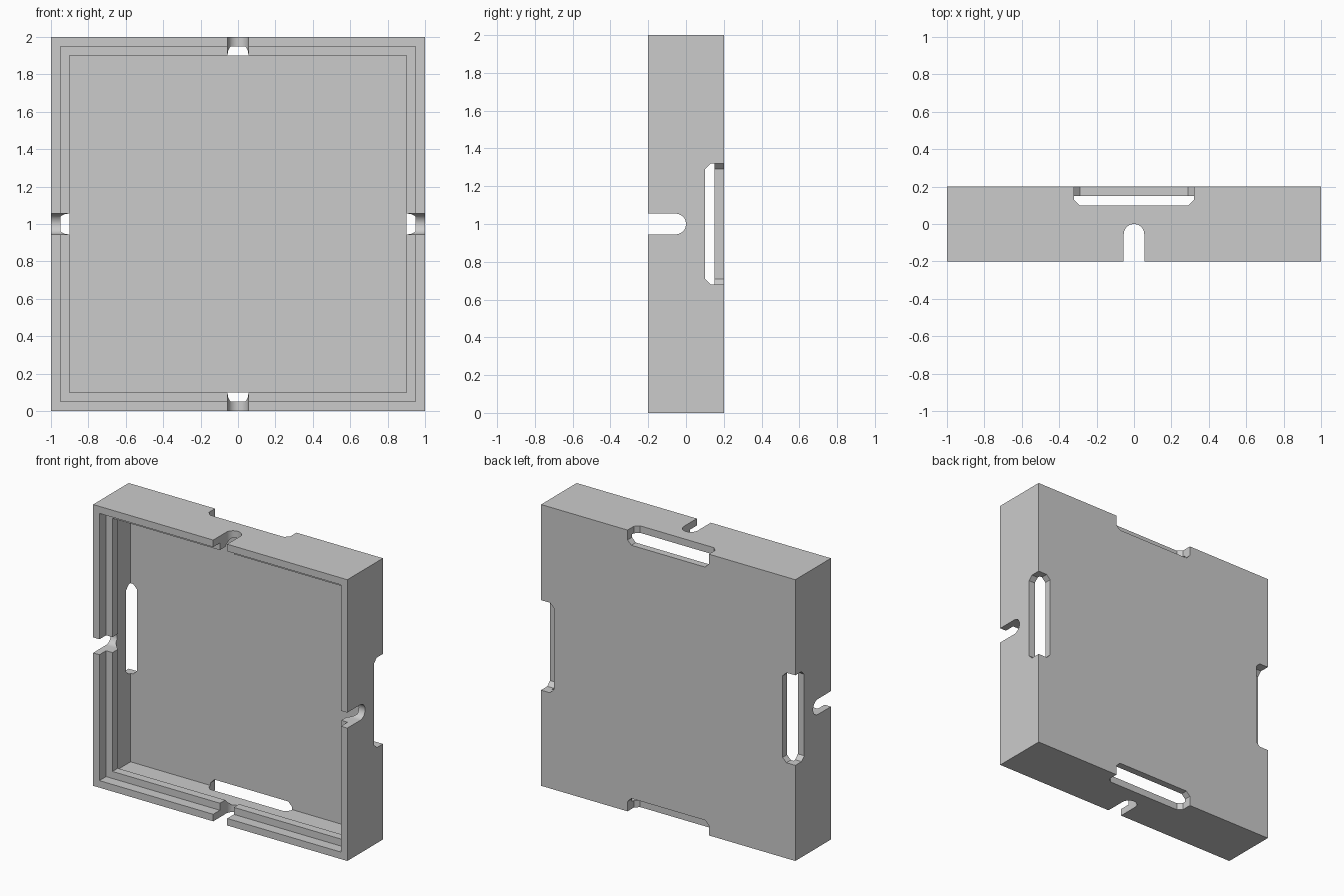
import bpy
import bmesh
from math import cos, sin, pi
from mathutils import Matrix, Vector

cube = bpy.data.objects.get("Cube")
if cube:
    bpy.data.objects.remove(cube, do_unlink=True)

grey = bpy.data.materials.new("plain grey")
grey.use_nodes = True
colour = (0.6, 0.6, 0.6, 1)
grey.diffuse_color = colour
grey.node_tree.nodes["Principled BSDF"].inputs["Base Color"].default_value = colour


def make_object(name, bm):
    bmesh.ops.recalc_face_normals(bm, faces=bm.faces)
    mesh = bpy.data.meshes.new(name)
    bm.to_mesh(mesh)
    bm.free()
    obj = bpy.data.objects.new(name, mesh)
    bpy.context.collection.objects.link(obj)
    mesh.materials.append(grey)
    return obj


def square_shell(name, rings):
    """Loft square rings given as (half size, y) and cap both ends."""
    bm = bmesh.new()
    corners = [(-1, -1), (1, -1), (1, 1), (-1, 1)]
    loops = [[bm.verts.new((h * x, y, 1 + h * z)) for x, z in corners]
             for h, y in rings]
    for a, b in zip(loops, loops[1:]):
        for i in range(4):
            j = (i + 1) % 4
            bm.faces.new((a[i], a[j], b[j], b[i]))
    bm.faces.new(loops[0])
    bm.faces.new(loops[-1])
    return make_object(name, bm)


def prism(name, bottom, offset, turn):
    """Extrude an outline, then turn it about the centre of the tray."""
    bm = bmesh.new()
    face = bm.faces.new([bm.verts.new(p) for p in bottom])
    new = bmesh.ops.extrude_face_region(bm, geom=[face])["geom"]
    bmesh.ops.translate(bm, vec=Vector(offset),
                        verts=[v for v in new if isinstance(v, bmesh.types.BMVert)])
    bmesh.ops.rotate(bm, verts=bm.verts, cent=(0, 0, 1),
                     matrix=Matrix.Rotation(turn, 3, "Y"))
    return make_object(name, bm)


# Tray: outer box, front rebate, inner lip with sloped underside, back panel
tray = square_shell("tray", [
    (1, 0.2), (1, -0.2), (0.95, -0.2), (0.95, -0.125), (0.9, -0.125),
    (0.9, -0.065), (0.95, -0.015), (0.95, 0.15)])

# Outlines as (across, depth)
r = 0.055
notch = [(r, -0.25)] + [(r * cos(a), -r + r * sin(a))
                        for a in (i * pi / 16 for i in range(17))] + [(-r, -0.25)]
w, c = 0.32, 0.03
slot = [(w, 0.25), (w, 0.1 + c), (w - c, 0.1), (c - w, 0.1), (-w, 0.1 + c), (-w, 0.25)]

# Each side gets a round front notch and a chamfered slot wrapping the back edge
cutters = []
for k in range(4):
    turn = k * pi / 2
    cutters += [
        prism("notch_cutter", [(x, y, 1.87) for x, y in notch], (0, 0, 0.2), turn),
        prism("wall_slot_cutter", [(x, y, 1.94) for x, y in slot], (0, 0, 0.1), turn),
        prism("panel_slot_cutter", [(x, 0.14, 1.8 + y) for x, y in slot],
              (0, 0.1, 0), turn),
    ]

for cutter in cutters:
    mod = tray.modifiers.new("cut", "BOOLEAN")
    mod.operation = "DIFFERENCE"
    mod.solver = "EXACT"
    mod.object = cutter

# Bake the cuts and remove the cutters
bpy.context.view_layer.update()
graph = bpy.context.evaluated_depsgraph_get()
baked = bpy.data.meshes.new_from_object(tray.evaluated_get(graph))
tray.modifiers.clear()
tray.data = baked
for cutter in cutters:
    bpy.data.objects.remove(cutter, do_unlink=True)

# Smooth the rounded notches, keep other edges sharp
bpy.context.view_layer.objects.active = tray
tray.select_set(True)
bpy.ops.object.shade_smooth_by_angle(angle=pi / 7)
